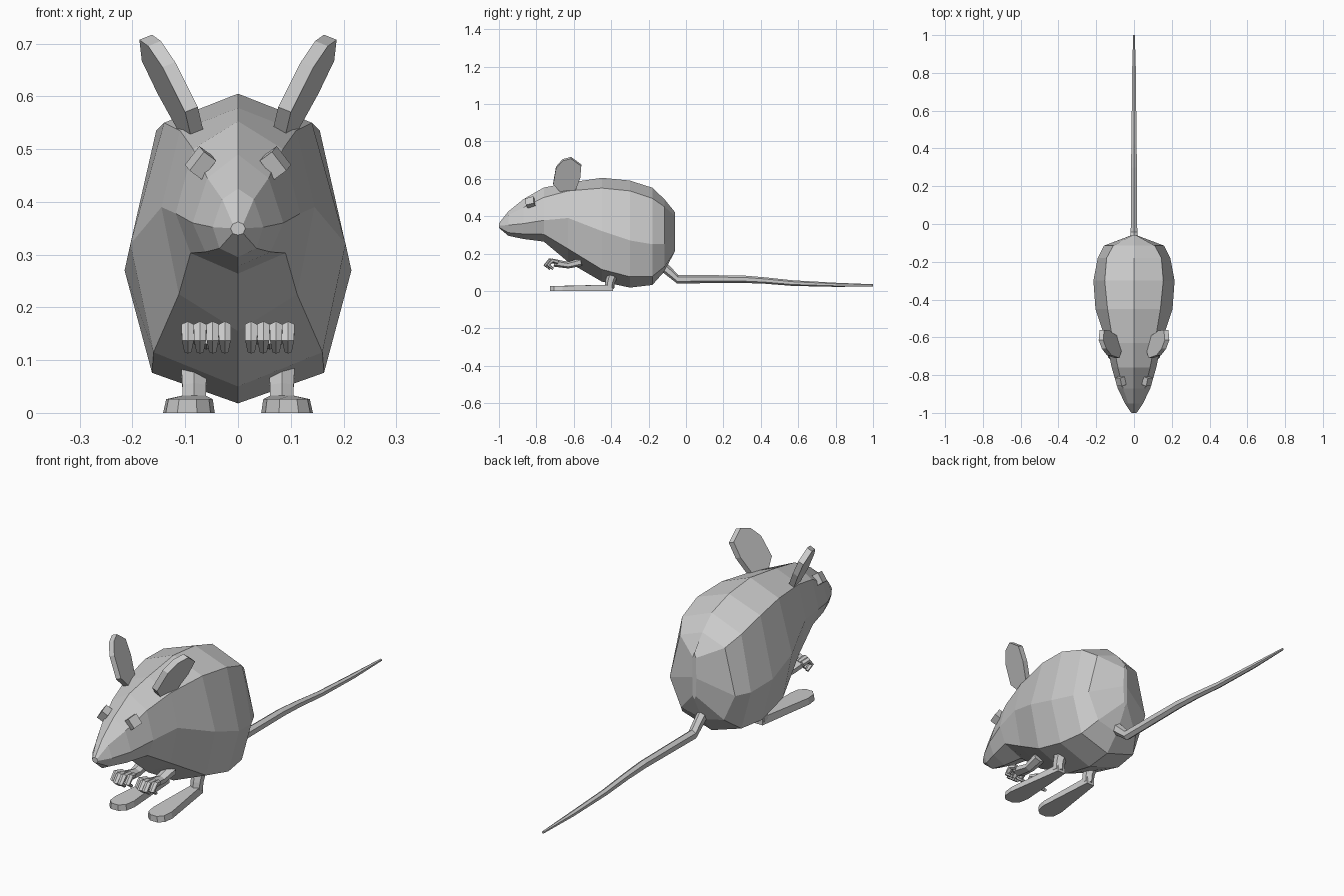
import bpy, bmesh
from math import cos, sin, tau
from mathutils import Vector, Matrix


def finish(name, bm, mirror=False):
    bmesh.ops.recalc_face_normals(bm, faces=bm.faces)
    me = bpy.data.meshes.new(name)
    bm.to_mesh(me)
    bm.free()
    ob = bpy.data.objects.new(name, me)
    bpy.context.collection.objects.link(ob)
    if mirror:
        ob.modifiers.new("Mirror", 'MIRROR')
    return ob


def loft(name, rings, mirror=False):
    bm = bmesh.new()
    vs = [[bm.verts.new(p) for p in r] for r in rings]
    n = len(vs[0])
    for a, b in zip(vs, vs[1:]):
        for i in range(n):
            j = (i + 1) % n
            bm.faces.new((a[i], a[j], b[j], b[i]))
    bm.faces.new(vs[0])
    bm.faces.new(vs[-1])
    return finish(name, bm, mirror)


def tube(name, path, sizes, sides=6, mirror=False):
    pts = [Vector(p) for p in path]
    rings = []
    for i, (p, (w, h)) in enumerate(zip(pts, sizes)):
        t = (pts[min(i + 1, len(pts) - 1)] - pts[max(i - 1, 0)]).normalized()
        up = t.cross(Vector((1, 0, 0))).normalized()
        side = up.cross(t)
        rings.append([p + side * w * cos(tau * (k + .5) / sides)
                      + up * h * sin(tau * (k + .5) / sides) for k in range(sides)])
    return loft(name, rings, mirror)


# Body and head: y, top z, shoulder x z, side x z, lower x z, bottom z
sections = [
    (-1.0, .362, .010, .358, .014, .35, .010, .34, .337),
    (-.95, .425, .030, .405, .048, .352, .035, .312, .295),
    (-.87, .490, .058, .445, .086, .36, .062, .305, .278),
    (-.76, .553, .085, .500, .118, .378, .090, .303, .264),
    (-.63, .578, .110, .535, .145, .39, .112, .225, .155),
    (-.45, .605, .140, .550, .204, .32, .160, .115, .050),
    (-.30, .590, .155, .535, .215, .27, .163, .076, .018),
    (-.18, .552, .145, .495, .192, .25, .145, .078, .032),
    (-.115, .49, .110, .450, .160, .25, .105, .130, .105),
    (-.058, .42, .008, .400, .010, .31, .008, .230, .215),
]
rings = []
for y, zt, xs, zs, xw, zw, xl, zl, zb in sections:
    half = [(xs, y, zs), (xw, y, zw), (xl, y, zl)]
    rings.append([(0, y, zt)] + half + [(0, y, zb)]
                 + [(-x, yy, z) for x, yy, z in reversed(half)])
loft("body", rings)

# Ears: flat leaning plates
outline = [(-.665, .525), (-.71, .575), (-.695, .66), (-.66, .70), (-.615, .712),
           (-.56, .672), (-.565, .61), (-.595, .53)]
ear = []
for off in (-.012, .012):
    ear.append([(.085 + .46 * (z - .53) + .25 * (y + .64) + off, y, z - off * .4)
                for y, z in outline])
loft("ears", ear, True)

# Eyes: small tilted blocks
bm = bmesh.new()
normal = Vector((.75, -.3, .55))
rot = normal.to_track_quat('Z', 'Y').to_matrix().to_4x4()
bmesh.ops.create_cube(bm, size=1, matrix=Matrix.Translation((.071, -.832, .474)) @ rot
                      @ Matrix.Rotation(.3, 4, 'Z') @ Matrix.Diagonal((.045, .045, .03, 1)))
finish("eyes", bm, True)

# Front paws with curled fingers
tube("front_paws", [(.062, -.56, .155), (.06, -.63, .138), (.06, -.705, .15)],
     [(.03, .022), (.026, .018), (.036, .02)], 6, True)
for i, x in enumerate((.025, .048, .072, .095)):
    r = .74 if i in (1, 2) else .725
    tube("front_finger", [(.06 + (x - .06) * .8, -.685, .155), (x, -r + .01, .162),
                          (x, -r - .012, .138), (x, -r + .015, .118)],
         [(.013, .012), (.014, .012), (.013, .011), (.008, .007)], 6, True)

# Hind feet: splayed slabs with chamfered toes
foot = [(.062, -.39), (.102, -.39), (.142, -.66), (.137, -.705), (.115, -.727),
        (.078, -.727), (.052, -.705), (.044, -.66)]
low = [(x, y, 0) for x, y in foot]
top = [(.083 + (x - .083) * .9, y, .034 if y > -.5 else .026) for x, y in foot]
loft("hind_feet", [low, top], True)
tube("hind_legs", [(.083, -.41, .015), (.083, -.405, .05), (.083, -.385, .11)],
     [(.026, .026), (.026, .026), (.03, .03)], 6, True)

# Tail
tube("tail", [(0, -.15, .15), (0, -.115, .125), (0, -.045, .063), (0, .3, .063),
              (0, .42, .056), (0, .57, .042), (0, .8, .033), (0, 1, .03)],
     [(.024, .026), (.022, .026), (.02, .023), (.018, .02),
      (.016, .017), (.014, .015), (.012, .011), (.005, .006)], 6)
